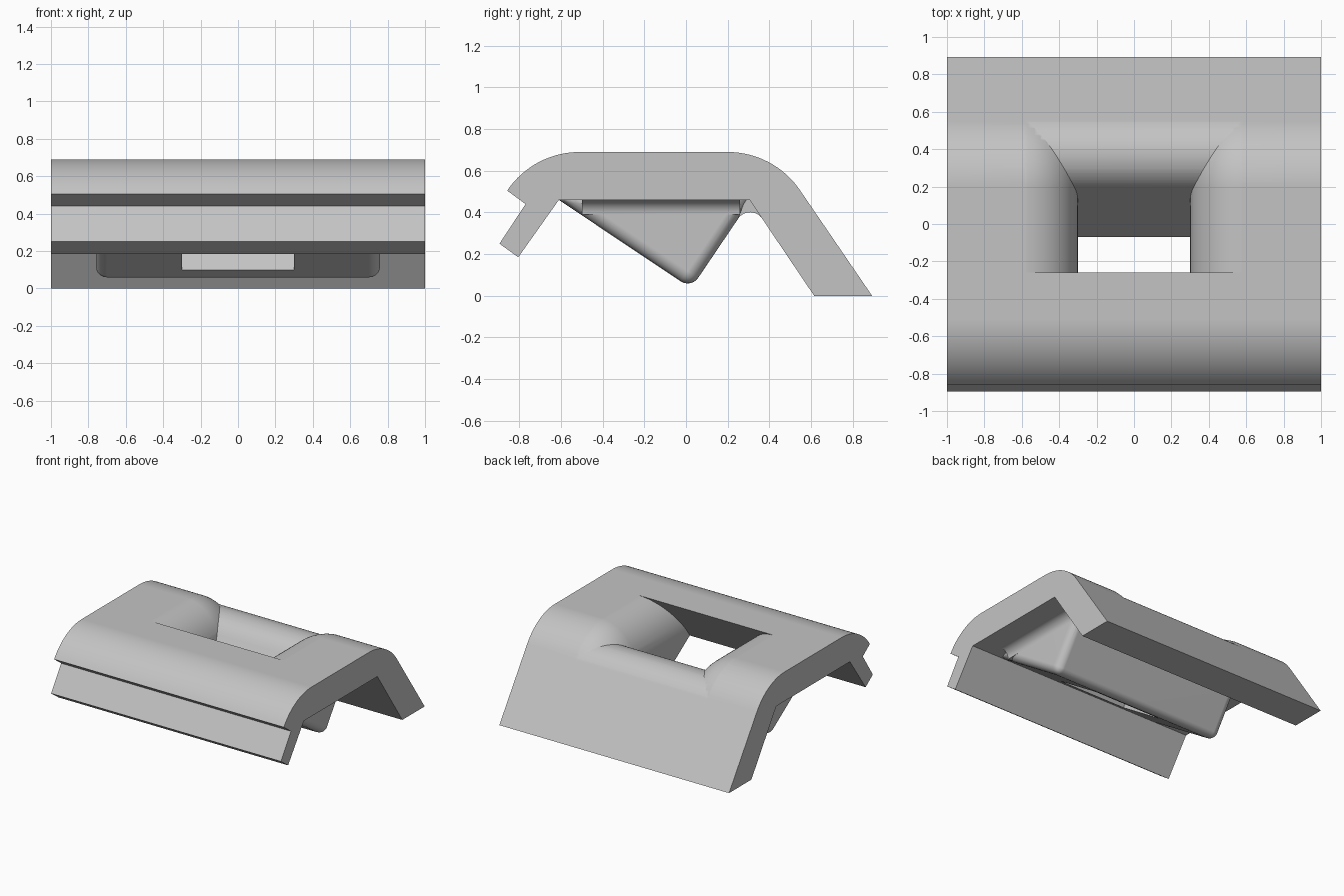
import bpy, bmesh
from math import sin, cos, radians, pi

if "Cube" in bpy.data.objects:
    bpy.data.objects.remove(bpy.data.objects["Cube"])

grey = bpy.data.materials.new("plain grey")
grey.use_nodes = True
COLOUR = (0.55, 0.55, 0.55, 1)
grey.diffuse_color = COLOUR
grey.node_tree.nodes["Principled BSDF"].inputs["Base Color"].default_value = COLOUR

SY, SZ = 0.56, 0.83      # direction of the tilted slot
LOW, HIGH = 34, 146      # end angles of the profile arcs


def arc(cy, cz, r, a0, a1, n=16):
    angles = [radians(a0 + (a1 - a0) * i / n) for i in range(n + 1)]
    return [(cy + r * cos(a), cz + r * sin(a)) for a in angles]


def loft(name, sections):
    """Closed solid through matching rings of 3D points."""
    bm = bmesh.new()
    rings = [[bm.verts.new(p) for p in ring] for ring in sections]
    n = len(rings[0])
    for a, b in zip(rings, rings[1:]):
        for i in range(n):
            j = (i + 1) % n
            bm.faces.new((a[i], a[j], b[j], b[i]))
    bm.faces.new(rings[0][::-1])
    bm.faces.new(rings[-1])
    bmesh.ops.recalc_face_normals(bm, faces=bm.faces)
    mesh = bpy.data.meshes.new(name)
    bm.to_mesh(mesh)
    bm.free()
    mesh.materials.append(grey)
    obj = bpy.data.objects.new(name, mesh)
    bpy.context.collection.objects.link(obj)
    return obj


def extrude_x(name, profile, half):
    return loft(name, [[(x, y, z) for y, z in profile] for x in (-half, half)])


def apply(obj, mod):
    bpy.context.view_layer.objects.active = obj
    bpy.ops.object.modifier_apply(modifier=mod.name)


def boolean(obj, other, operation):
    mod = obj.modifiers.new(operation.lower(), "BOOLEAN")
    mod.operation, mod.solver, mod.object = operation, "EXACT", other
    apply(obj, mod)
    bpy.data.objects.remove(other)


# Bent cover with a stepped front flap
cover = extrude_x("slotted_cover",
                  arc(0.2, 0.27, 0.42, LOW, 90) + arc(-0.51, 0.27, 0.42, 90, HIGH)
                  + [(-0.77, 0.44), (-0.895, 0.25), (-0.805, 0.185), (-0.61, 0.46),
                     (0.305, 0.46), (0.615, 0), (0.893, 0)], 1)

# Rounded wedge hanging below the cover
wedge = extrude_x("wedge", [(0.0245, 0.036), (0.372, 0.55), (-0.67, 0.5)], 0.76)
bevel = wedge.modifiers.new("rounding", "BEVEL")
bevel.width, bevel.segments = 0.06, 6
apply(wedge, bevel)
boolean(cover, wedge, "UNION")

# Fillet between the wedge and the rear leg
root = extrude_x("rear_fillet", arc(0.3075, 0.331, 0.07, HIGH, LOW, 10)
                 + [(0.38, 0.5), (0.3, 0.5)], 0.74)
boolean(cover, root, "UNION")

# Fillets where the wedge ends meet the underside
right = arc(0.83, 0.39, 0.07, 180, 90, 8)
flare = right + [(0.83, 0.52)]
flare += [(-x, z) for x, z in reversed(flare)]
ends = loft("end_fillets", [[(x, y, z) for x, z in flare] for y in (-0.5, 0.26)])
boolean(cover, ends, "UNION")

# Tilted slot with a rounded rear ridge
slot = extrude_x("slot_cutter",
                 [(-0.26 - SY * 0.6, 0.69 - SZ * 0.6), (-0.07 - SY * 0.2, 0.099 - SZ * 0.2)]
                 + arc(0.376, 0.367, 0.22, HIGH, LOW, 20)
                 + [(1, 0.8), (1, 1.1), (-0.26 + SY * 0.5, 0.69 + SZ * 0.5)], 0.7)


def flare_ring(x, d, deep=False):
    """Region above the cover's skin sunk by depth d."""
    low = [(-0.9, 0.69 - d)] + arc(0.2, 0.27, 0.42 - d, 90, LOW)
    y, z = low[-1]
    low.append((y + SY * 0.4, z - SZ * 0.4))
    if deep:
        low = [(y, -0.4) for y, z in low]
    return [(x, y, z) for y, z in low + [(1.4, 1.3), (-0.9, 1.3)]]


# Side walls of the slot roll outward into the top skin
steps = [pi / 2 * i / 14 for i in range(15)]
side = [(0.6 - 0.3 * cos(a), 0.3 * (1 - sin(a)) - 0.001) for a in steps]
rings = [flare_ring(-s, d) for s, d in reversed(side)]
rings += [flare_ring(x, side[0][1], True) for x in (-0.3, 0.3)]
rings += [flare_ring(s, d) for s, d in side]
boolean(slot, loft("flare_cutter", rings), "INTERSECT")
boolean(cover, slot, "DIFFERENCE")

# Smooth curves, crisp edges
bpy.ops.object.select_all(action="DESELECT")
cover.select_set(True)
bpy.context.view_layer.objects.active = cover
bpy.ops.object.shade_smooth_by_angle(angle=radians(30))
normals = cover.modifiers.new("flat_face_normals", "WEIGHTED_NORMAL")
normals.keep_sharp = True
